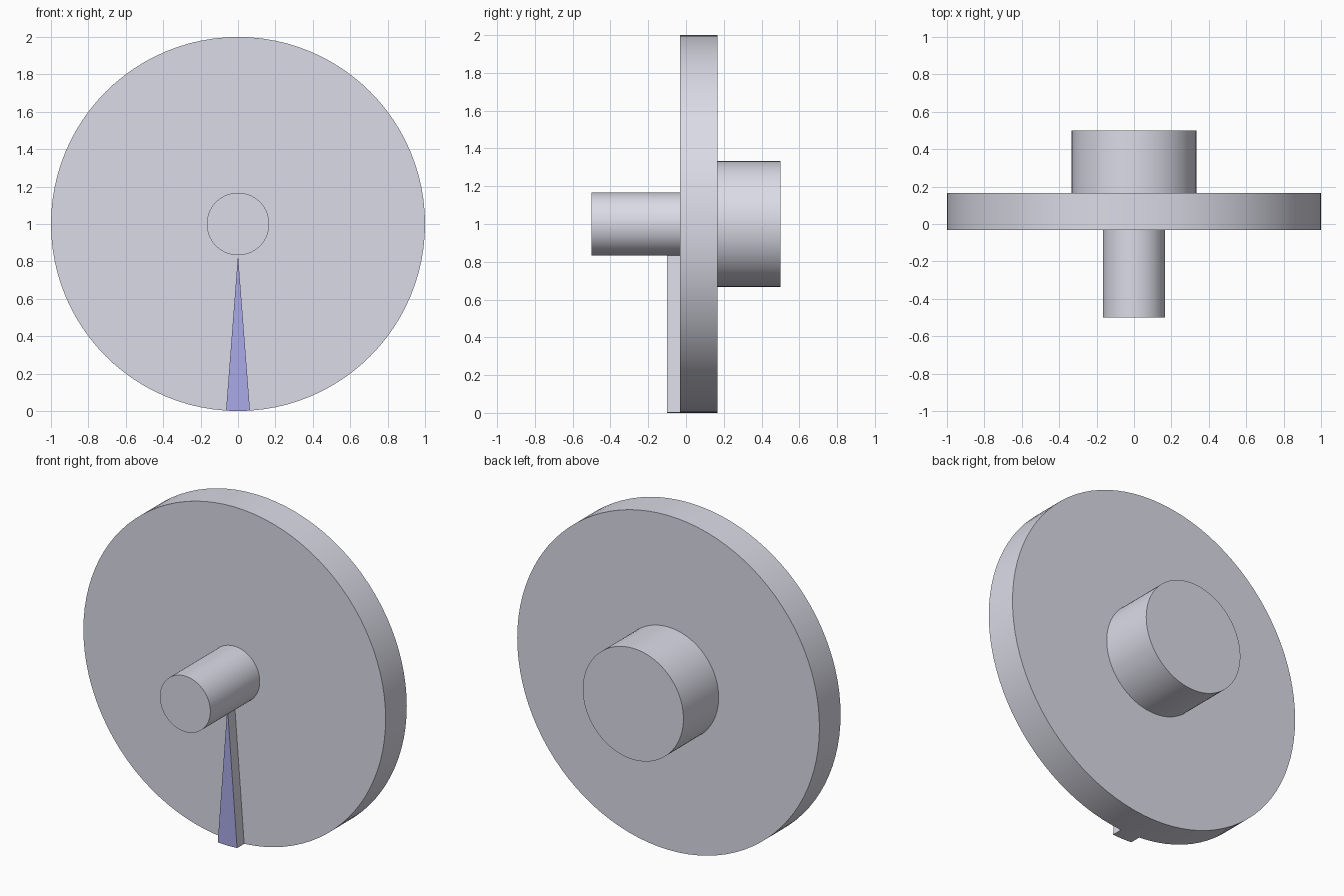
import bpy, bmesh, math
from mathutils import Matrix

cube = bpy.data.objects.get("Cube")
if cube:
    bpy.data.objects.remove(cube, do_unlink=True)


def material(name, rgb):
    m = bpy.data.materials.new(name)
    m.use_nodes = True
    m.diffuse_color = (*rgb, 1)
    m.node_tree.nodes["Principled BSDF"].inputs["Base Color"].default_value = (*rgb, 1)
    return m


grey = material("pale grey", (0.8, 0.8, 0.9))
violet = material("soft violet", (0.5, 0.5, 1.0))


def add_object(name, bm, *mats):
    mesh = bpy.data.meshes.new(name)
    bmesh.ops.recalc_face_normals(bm, faces=bm.faces[:])
    bm.to_mesh(mesh)
    bm.free()
    for m in mats:
        mesh.materials.append(m)
    ob = bpy.data.objects.new(name, mesh)
    bpy.context.collection.objects.link(ob)
    return ob


def cylinder(name, radius, y0, y1):
    """Round part along the y axis, centred at z = 1."""
    bm = bmesh.new()
    place = Matrix.Translation((0, (y0 + y1) / 2, 1)) @ Matrix.Rotation(math.pi / 2, 4, 'X')
    bmesh.ops.create_cone(bm, cap_ends=True, segments=96, radius1=radius,
                          radius2=radius, depth=y1 - y0, matrix=place)
    ob = add_object(name, bm, grey)
    bpy.ops.object.select_all(action='DESELECT')
    ob.select_set(True)
    bpy.context.view_layer.objects.active = ob
    bpy.ops.object.shade_smooth_by_angle(angle=math.radians(30))


# Disc with a front shaft and a wider rear hub
cylinder("disc", 1.0, -0.033, 0.167)
cylinder("front_shaft", 0.167, -0.5, -0.033)
cylinder("rear_hub", 0.333, 0.167, 0.5)

# Wedge pointer: triangle with a bottom that follows the rim, violet on its front
bm = bmesh.new()
outline = [(0, 0.833), (-0.064, 0.002), (0, 0), (0.064, 0.002)]
front = bm.faces.new([bm.verts.new((x, -0.1, z)) for x, z in outline])
back = bmesh.ops.extrude_face_region(bm, geom=[front], use_keep_orig=True)
bmesh.ops.translate(bm, vec=(0, 0.067, 0),
                    verts=[g for g in back["geom"] if isinstance(g, bmesh.types.BMVert)])
bmesh.ops.recalc_face_normals(bm, faces=bm.faces[:])
for f in bm.faces:
    f.material_index = 1 if f.normal.y < -0.9 else 0
add_object("pointer_wedge", bm, grey, violet)
